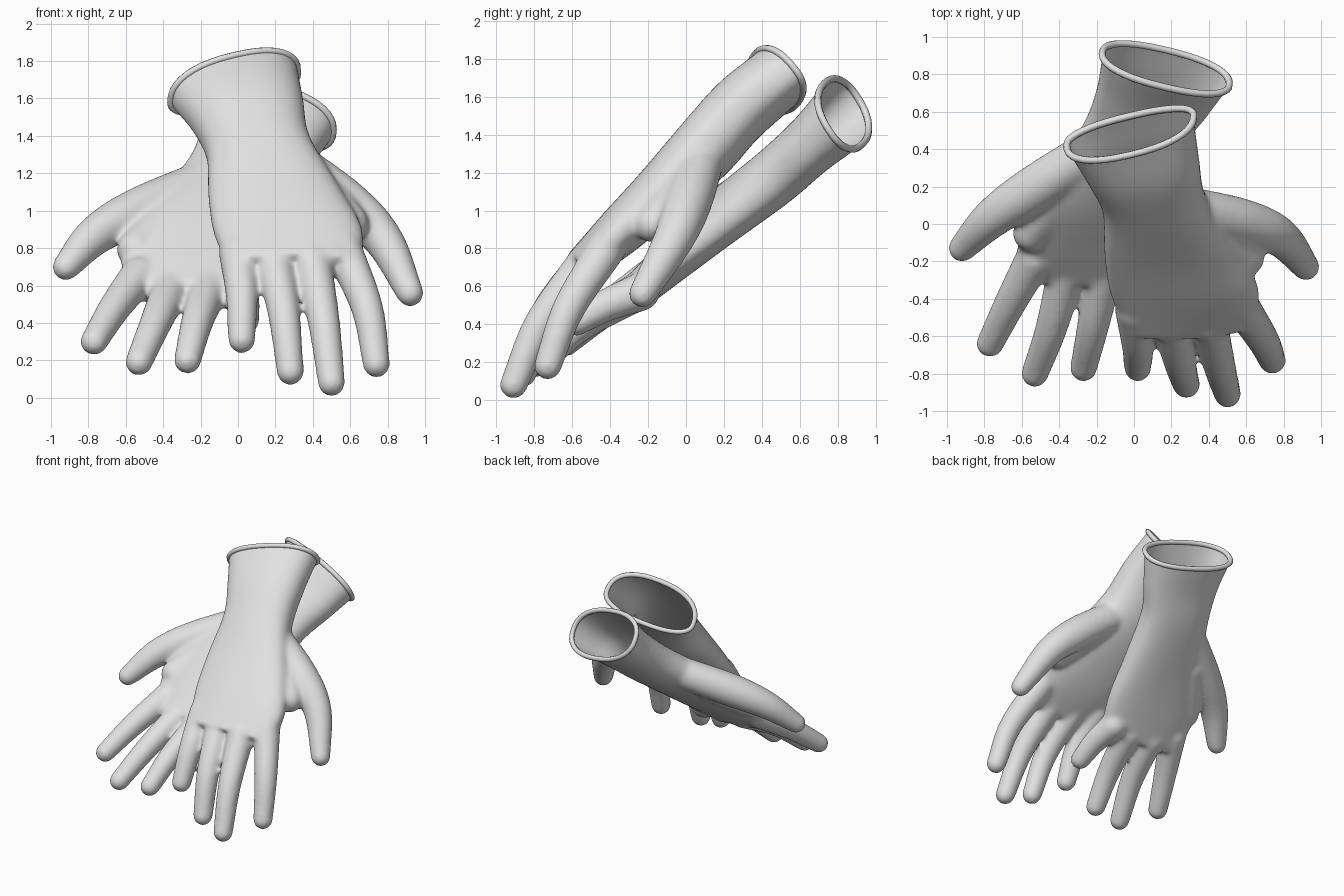
import bpy
import bmesh
from math import cos, sin, pi, copysign
from mathutils import Vector, Matrix

cube = bpy.data.objects.get("Cube")
if cube:
    bpy.data.objects.remove(cube, do_unlink=True)

# One pale rubber colour for everything
RUBBER = (0.76, 0.76, 0.76, 1)
rubber = bpy.data.materials.new("pale_grey_rubber")
rubber.use_nodes = True
rubber.diffuse_color = RUBBER
shader = rubber.node_tree.nodes["Principled BSDF"]
shader.inputs["Base Color"].default_value = RUBBER
shader.inputs["Roughness"].default_value = 0.6

FINGER_RADII = (0.104, 0.088, 0.075)
DIGIT_RADII = {
    "thumb": (0.12, 0.127, 0.107, 0.075),
    "thumb_web": (0.12, 0.1),
}
RING_SIDES = 40

# Sections run from cuff to knuckles: centre, half width, half thickness,
# and how full the palm side is compared with the back of the hand
LEFT_SECTIONS = [
    ((-.02, .50, 1.66), (.34, .08, .08), (0, -.13, .17), .6),
    ((.05, .29, 1.52), (.30, .05, .06), (0, -.12, .15), .85),
    ((.11, .10, 1.33), (.28, .02, .03), (0, -.11, .14), 1),
    ((.20, -.15, 1.08), (.36, 0, 0), (0, -.09, .12), 1),
    ((.27, -.36, .88), (.40, 0, 0), (0, -.08, .1), 1),
    ((.30, -.56, .70), (.34, .02, 0), (0, -.06, .07), 1),
]
LEFT_DIGITS = {
    "little": [(0, -.46, .77), (.02, -.65, .55), (.02, -.77, .31)],
    "ring": [(.19, -.51, .74), (.245, -.74, .45), (.28, -.86, .14)],
    "middle": [(.40, -.53, .72), (.46, -.77, .40), (.50, -.91, .08)],
    "index": [(.56, -.42, .80), (.69, -.62, .48), (.74, -.73, .18)],
    "thumb": [(.25, .09, 1.29), (.58, .01, 1.04), (.78, -.07, .84), (.92, -.23, .56)],
    "thumb_web": [(.42, .02, 1.14), (.60, -.18, .93)],
}
RIGHT_SECTIONS = [
    ((.17, .83, 1.51), (.34, -.08, -.08), (0, -.10, .16), 1),
    ((.10, .66, 1.35), (.30, -.06, -.07), (0, -.09, .13), 1),
    ((0, .47, 1.18), (.28, -.04, -.05), (0, -.08, .13), 1),
    ((-.14, .16, .94), (.35, -.02, -.05), (0, -.08, .11), 1),
    ((-.23, -.08, .73), (.39, -.02, -.03), (0, -.07, .09), 1),
    ((-.27, -.28, .55), (.34, -.02, -.01), (0, -.06, .07), 1),
]
RIGHT_DIGITS = {
    "little": [(0, -.24, .57), (.03, -.42, .50), (.04, -.58, .41)],
    "ring": [(-.16, -.26, .57), (-.22, -.55, .40), (-.27, -.77, .20)],
    "middle": [(-.36, -.24, .58), (-.44, -.55, .40), (-.53, -.80, .19)],
    "index": [(-.53, -.18, .65), (-.66, -.42, .48), (-.77, -.64, .30)],
    "thumb": [(-.14, .44, 1.17), (-.53, .19, 1), (-.76, .03, .87), (-.92, -.13, .7)],
    "thumb_web": [(-.35, .22, 1), (-.55, -.05, .79)],
}


def rounded(value):
    """Slightly squared circle coordinate."""
    return copysign(abs(value) ** 0.85, value)


def smooth(values, steps):
    """Spline through a list of vectors or numbers."""
    values = [2 * values[0] - values[1], *values, 2 * values[-1] - values[-2]]
    result = []
    for a, b, c, d in zip(values, values[1:], values[2:], values[3:]):
        for s in range(steps):
            t = s / steps
            bend = (2 * a - 5 * b + 4 * c - d) * t * t + (3 * b - a - 3 * c + d) * t ** 3
            result.append(b + ((c - a) * t + bend) * 0.5)
    return result + [values[-2]]


def ring_points(section):
    centre, width, depth, palm_side = section
    points = []
    for i in range(RING_SIDES):
        angle = 2 * pi * i / RING_SIDES
        rise = rounded(sin(angle))
        if rise < 0:
            rise *= palm_side
        points.append(centre + width * rounded(cos(angle)) + depth * rise)
    return points


def add_loft(bm, sections):
    """Closed tube through the cross-sections."""
    rings = [[bm.verts.new(p) for p in ring_points(s)] for s in sections]
    for a, b in zip(rings, rings[1:]):
        for i in range(RING_SIDES):
            j = (i + 1) % RING_SIDES
            bm.faces.new((a[i], a[j], b[j], b[i]))
    bm.faces.new(rings[0])
    bm.faces.new(rings[-1][::-1])


def add_digit(bm, path, radii):
    """Tapered finger as a dense chain of balls, fused later."""
    centres = smooth([Vector(p) for p in path], 12)
    for centre, radius in zip(centres, smooth(radii, 12)):
        place = Matrix.Translation(centre)
        bmesh.ops.create_icosphere(bm, subdivisions=3, radius=radius, matrix=place)


def link(name, data):
    obj = bpy.data.objects.new(name, data)
    bpy.context.scene.collection.objects.link(obj)
    return obj


def bake(obj):
    """Mesh of an object with its modifiers or bevel applied; drops the object."""
    graph = bpy.context.evaluated_depsgraph_get()
    mesh = bpy.data.meshes.new_from_object(obj.evaluated_get(graph))
    bpy.data.objects.remove(obj, do_unlink=True)
    return mesh


def finish(name, mesh):
    mesh.materials.clear()
    mesh.materials.append(rubber)
    for face in mesh.polygons:
        face.use_smooth = True
        face.material_index = 0
    link(name, mesh)


def build_glove(side, sections, digits):
    sections = [(Vector(c), Vector(w), Vector(d), p) for c, w, d, p in sections]
    cuff, width, depth, palm_side = sections[0]
    outward = cuff - sections[1][0]

    # Solid hand: palm and cuff loft, overrunning the opening, plus the digits
    bm = bmesh.new()
    overrun = (cuff + outward * 0.4, width, depth, palm_side)
    columns = [smooth(column, 5) for column in zip(*sections)]
    add_loft(bm, [overrun, *zip(*columns)])
    for digit, path in digits.items():
        add_digit(bm, path, DIGIT_RADII.get(digit, FINGER_RADII))
    bmesh.ops.recalc_face_normals(bm, faces=bm.faces)
    mesh = bpy.data.meshes.new("hand_solid")
    bm.to_mesh(mesh)
    bm.free()

    # Fuse into one skin and soften the joins
    solid = link("hand_solid", mesh)
    fuse = solid.modifiers.new("fuse", "REMESH")
    fuse.mode = "VOXEL"
    fuse.voxel_size = 0.014
    soften = solid.modifiers.new("soften", "SMOOTH")
    soften.factor = 0.5
    soften.iterations = 24
    skin = bake(solid)

    # Open the cuff
    normal = width.cross(depth).normalized()
    if normal.dot(outward) < 0:
        normal.negate()
    bm = bmesh.new()
    bm.from_mesh(skin)
    geometry = bm.verts[:] + bm.edges[:] + bm.faces[:]
    bmesh.ops.bisect_plane(bm, geom=geometry, plane_co=cuff, plane_no=normal, clear_outer=True)
    bm.to_mesh(skin)
    bm.free()
    finish(side + "_glove", skin)

    # Rolled bead around the opening
    curve = bpy.data.curves.new("bead", "CURVE")
    curve.dimensions = "3D"
    curve.bevel_depth = 0.019
    curve.bevel_resolution = 2
    spline = curve.splines.new("POLY")
    spline.points.add(RING_SIDES - 1)
    for point, place in zip(spline.points, ring_points(sections[0])):
        point.co = (*place, 1)
    spline.use_cyclic_u = True
    finish(side + "_cuff_bead", bake(link("bead", curve)))


build_glove("left", LEFT_SECTIONS, LEFT_DIGITS)
build_glove("right", RIGHT_SECTIONS, RIGHT_DIGITS)
